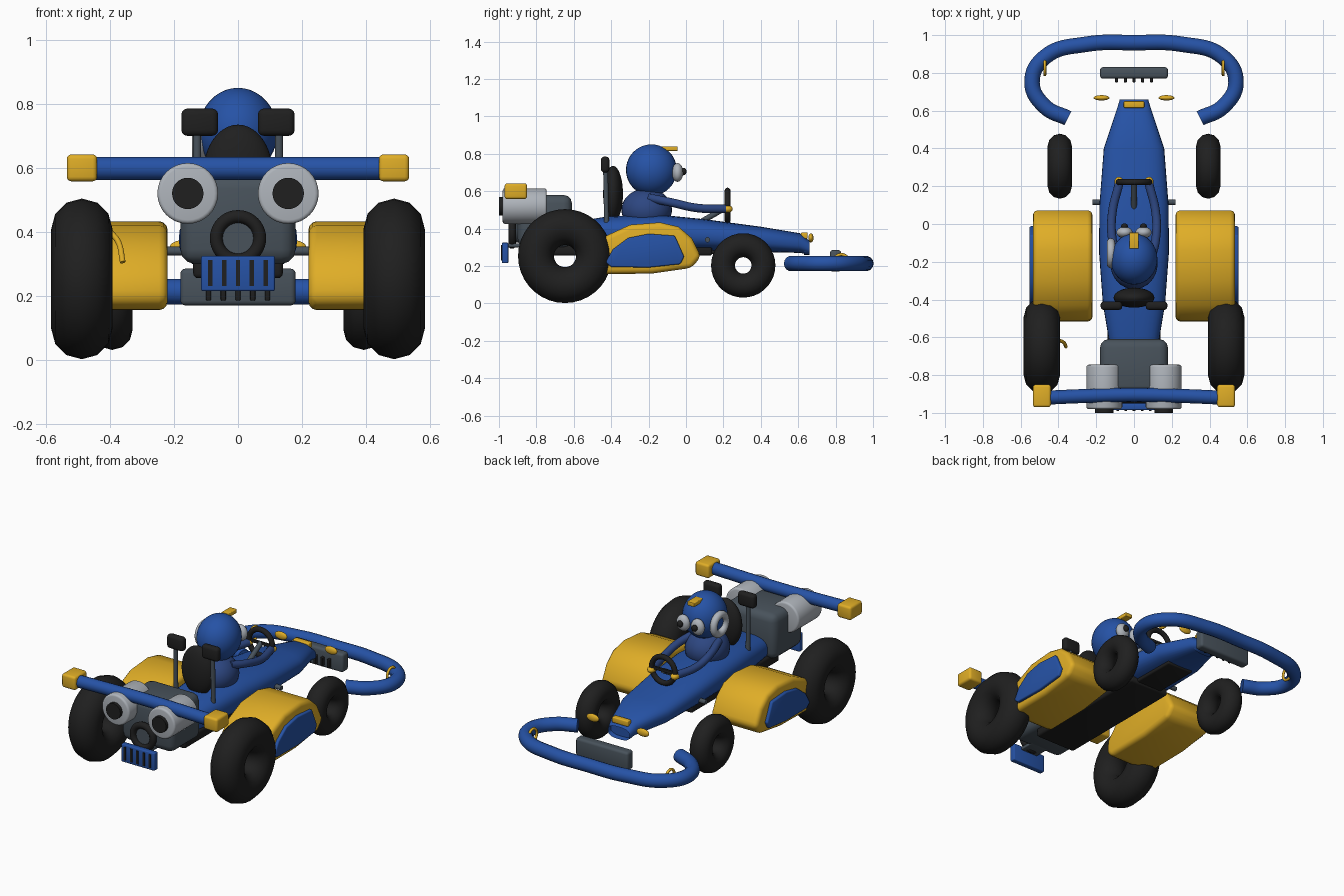
import bpy, bmesh, math
from mathutils import Vector, Matrix

if "Cube" in bpy.data.objects:
    bpy.data.objects.remove(bpy.data.objects["Cube"])


def material(name, rgb):
    m = bpy.data.materials.new(name)
    m.diffuse_color = (*rgb, 1)
    m.use_nodes = True
    m.node_tree.nodes["Principled BSDF"].inputs["Base Color"].default_value = m.diffuse_color
    return m


BLUE = material("racing blue", (0.019, 0.085, 0.38))
YELLOW = material("warm yellow", (0.74, 0.42, 0.02))
BLACK = material("rubber black", (0.014, 0.014, 0.014))
GREY = material("engine grey", (0.065, 0.085, 0.105))
SILVER = material("silver", (0.43, 0.46, 0.5))
SUIT = material("suit blue", (0.026, 0.062, 0.22))


def finish(ob, mat, angle=40):
    ob.data.materials.clear()
    ob.data.materials.append(mat)
    bpy.ops.object.select_all(action='DESELECT')
    ob.select_set(True)
    bpy.context.view_layer.objects.active = ob
    bpy.ops.object.shade_smooth_by_angle(angle=math.radians(angle))
    return ob


def from_bm(name, bm, mat, bevel=0, segs=3, angle=40):
    bmesh.ops.recalc_face_normals(bm, faces=bm.faces)
    if bevel:
        sharp = [e for e in bm.edges if e.calc_face_angle(0) > 0.7]
        bmesh.ops.bevel(bm, geom=sharp, offset=bevel, segments=segs, profile=0.5,
                        affect='EDGES', clamp_overlap=True)
    me = bpy.data.meshes.new(name)
    bm.to_mesh(me)
    bm.free()
    ob = bpy.data.objects.new(name, me)
    bpy.context.collection.objects.link(ob)
    return finish(ob, mat, angle)


def box(name, x, y, z, mat, bevel=0.01):
    """Rounded box from (min, max) ranges."""
    bm = bmesh.new()
    bmesh.ops.create_cube(bm, size=1)
    for v in bm.verts:
        v.co = [(a + b) / 2 + c * (b - a) for (a, b), c in zip((x, y, z), v.co)]
    return from_bm(name, bm, mat, bevel)


def ball(name, loc, rad, mat):
    bm = bmesh.new()
    bmesh.ops.create_uvsphere(bm, u_segments=32, v_segments=20, radius=1,
                              matrix=Matrix.Translation(loc) @ Matrix.Diagonal((*rad, 1)))
    return from_bm(name, bm, mat)


def rod(name, a, b, r, mat, bevel=0):
    a, b = Vector(a), Vector(b)
    rot = (b - a).to_track_quat('Z', 'Y').to_matrix().to_4x4()
    bm = bmesh.new()
    bmesh.ops.create_cone(bm, cap_ends=True, segments=32, radius1=r, radius2=r,
                          depth=(b - a).length, matrix=Matrix.Translation((a + b) / 2) @ rot)
    return from_bm(name, bm, mat, bevel)


def ring(name, loc, major, minor, axis, mat, seg=(40, 12)):
    rot = (0, math.pi / 2, 0) if axis == 'X' else (math.pi / 2, 0, 0)
    bpy.ops.mesh.primitive_torus_add(location=loc, rotation=rot, major_radius=major,
                                     minor_radius=minor, major_segments=seg[0],
                                     minor_segments=seg[1])
    ob = bpy.context.object
    ob.name = name
    return finish(ob, mat, 60)


def tube(name, pts, r, mat):
    cu = bpy.data.curves.new(name, 'CURVE')
    cu.dimensions = '3D'
    cu.bevel_depth, cu.bevel_resolution, cu.use_fill_caps = r, 5, True
    sp = cu.splines.new('BEZIER')
    sp.resolution_u = 8
    sp.bezier_points.add(len(pts) - 1)
    for bp, p in zip(sp.bezier_points, pts):
        bp.co = p
        bp.handle_left_type = bp.handle_right_type = 'AUTO'
    ob = bpy.data.objects.new(name, cu)
    bpy.context.collection.objects.link(ob)
    bpy.ops.object.select_all(action='DESELECT')
    ob.select_set(True)
    bpy.context.view_layer.objects.active = ob
    bpy.ops.object.convert(target='MESH')
    return finish(bpy.context.object, mat)


def slab(name, profile, x0, x1, mat, bevel):
    """Side profile in (y, z) extruded along x, with rounded rims."""
    bm = bmesh.new()
    f = bm.faces.new([bm.verts.new((x0, y, z)) for y, z in profile])
    new = bmesh.ops.extrude_face_region(bm, geom=[f])['geom']
    for v in new:
        if isinstance(v, bmesh.types.BMVert):
            v.co.x = x1
    return from_bm(name, bm, mat, bevel, angle=50)


# Tapered body: rounded sections along y (y, half width, bottom, top)
sections = [(-0.63, 0.13, 0.29, 0.43), (-0.42, 0.165, 0.28, 0.465), (-0.15, 0.185, 0.28, 0.475),
            (0.1, 0.183, 0.28, 0.45), (0.4, 0.16, 0.275, 0.41), (0.61, 0.09, 0.27, 0.375),
            (0.66, 0.075, 0.26, 0.335)]
bm = bmesh.new()
loops = []
for y, w, lo, hi in sections:
    loop = []
    for i in range(32):
        c, s = math.cos(i * math.tau / 32), math.sin(i * math.tau / 32)
        loop.append(bm.verts.new((w * math.copysign(abs(c) ** 0.7, c), y,
                                  (lo + hi) / 2 + (hi - lo) / 2 * math.copysign(abs(s) ** 0.8, s))))
    loops.append(loop)
for a, b in zip(loops, loops[1:]):
    for i in range(32):
        j = (i + 1) % 32
        bm.faces.new((a[i], a[j], b[j], b[i]))
bm.faces.new(loops[0])
nose = bm.faces.new(loops[-1])
bmesh.ops.inset_region(bm, faces=[nose], thickness=0.012)
bmesh.ops.translate(bm, verts=nose.verts[:], vec=(0, -0.03, 0))  # hollow nose
from_bm("body", bm, BLUE)
box("belly_plate", (-0.14, 0.14), (-0.72, 0.14), (0.255, 0.32), BLACK, 0.015)
box("belly_front", (-0.09, 0.09), (0.13, 0.42), (0.265, 0.31), BLACK, 0.01)
box("nose_badge", (-0.055, 0.055), (0.615, 0.65), (0.345, 0.38), YELLOW, 0.006)
rod("front_axle", (-0.22, 0.115, 0.34), (0.22, 0.115, 0.34), 0.014, GREY)

# Engine block, exhausts and tail
box("engine", (-0.18, 0.18), (-0.9, -0.61), (0.3, 0.58), GREY, 0.045)
ring("tail_ring", (0, -0.93, 0.38), 0.068, 0.02, 'Y', BLACK)
rod("tail_ring_core", (0, -0.93, 0.38), (0, -0.86, 0.38), 0.055, GREY)
box("tail_plate", (-0.115, 0.115), (-0.985, -0.95), (0.215, 0.325), BLUE, 0.006)
box("tail_bracket", (-0.06, 0.06), (-0.96, -0.85), (0.3, 0.32), GREY, 0.005)
for i in range(-2, 3):
    box("tail_slot", (i * 0.043 - 0.007, i * 0.043 + 0.007), (-0.989, -0.982),
        (0.23, 0.312), BLACK, 0)
    box("front_plate_peg", (i * 0.046 - 0.008, i * 0.046 + 0.008), (0.75, 0.78),
        (0.185, 0.24), BLACK, 0.004)

# Front bumper loop and its plate
half = [(0.35, 0.56), (0.47, 0.62), (0.54, 0.75), (0.47, 0.885), (0.25, 0.952)]
path = half + [(0, 0.96)] + [(-x, y) for x, y in reversed(half)]
tube("front_bumper", [(x, y, 0.213) for x, y in path], 0.041, BLUE)
box("front_plate", (-0.18, 0.18), (0.77, 0.83), (0.17, 0.285), GREY, 0.015)

# Rear bar
tube("rear_bar", [(-0.48, -0.92, 0.598), (-0.24, -0.91, 0.598), (0, -0.905, 0.598),
                  (0.24, -0.91, 0.598), (0.48, -0.92, 0.598)], 0.037, BLUE)

pod = [(-0.52, 0.19), (-0.51, 0.27), (-0.43, 0.36), (-0.3, 0.42), (-0.14, 0.433), (-0.04, 0.41),
       (0.03, 0.35), (0.08, 0.25), (0.03, 0.19), (-0.18, 0.16), (-0.48, 0.155)]
panel = [(-0.43, 0.22), (-0.39, 0.29), (-0.31, 0.35), (-0.2, 0.372), (-0.06, 0.362),
         (-0.01, 0.25), (-0.03, 0.21), (-0.2, 0.192), (-0.4, 0.195)]
for s, side in ((-1, "left"), (1, "right")):
    def span(a, b):
        return tuple(sorted((s * a, s * b)))
    # Wheels
    ring(side + "_rear_wheel", (s * 0.488, -0.647, 0.253), 0.155, 0.096, 'X', BLACK, (36, 12))
    ring(side + "_front_wheel", (s * 0.393, 0.306, 0.203), 0.108, 0.064, 'X', BLACK, (36, 12))
    # Side pods with inlaid panels
    b = slab(side + "_pod", pod, s * 0.22, s * 0.535, YELLOW, 0.04)
    slab(side + "_pod_panel", panel, s * 0.52, s * 0.553, BLUE, 0.008)
    # Rear bar ends and exhausts
    box(side + "_bar_cap", span(0.44, 0.535), (-0.97, -0.85), (0.558, 0.642), YELLOW, 0.014)
    rod(side + "_exhaust", (s * 0.157, -0.98, 0.52), (s * 0.157, -0.745, 0.52), 0.095,
        SILVER, 0.012)
    rod(side + "_exhaust_mouth", (s * 0.157, -1.0, 0.52), (s * 0.157, -0.97, 0.52), 0.049, BLACK)
    # Mirrors on posts
    box(side + "_mirror", span(0.062, 0.177), (-0.455, -0.41), (0.7, 0.785), BLACK, 0.018)
    rod(side + "_mirror_post", (s * 0.128, -0.425, 0.43), (s * 0.128, -0.43, 0.72), 0.013, GREY)
    # Lamps and bumper hooks
    ball(side + "_lamp", (s * 0.172, 0.668, 0.35), (0.042, 0.014, 0.024), YELLOW)
    ring(side + "_bumper_hook", (s * 0.472, 0.83, 0.222), 0.04, 0.008, 'X', YELLOW, (24, 8))
    # Driver arms and hands
    tube(side + "_arm", [(s * 0.085, -0.2, 0.565), (s * 0.115, -0.08, 0.54),
                         (s * 0.115, 0.06, 0.51), (s * 0.08, 0.21, 0.505)], 0.023, SUIT)
    ball(side + "_hand", (s * 0.08, 0.222, 0.505), (0.024, 0.028, 0.02), YELLOW)
    # Goggles
    ball(side + "_goggle", (s * 0.05, -0.045, 0.7), (0.043, 0.03, 0.05), SILVER)
    ball(side + "_pupil", (s * 0.05, -0.012, 0.705), (0.018, 0.015, 0.02), BLACK)

# Driver
ball("helmet", (0, -0.185, 0.713), (0.124, 0.136, 0.137), BLUE)
ball("torso", (0, -0.21, 0.5), (0.125, 0.135, 0.115), SUIT)
box("helmet_crest", (-0.024, 0.024), (-0.13, -0.045), (0.815, 0.84), YELLOW, 0.004)
ring("ear_cup", (-0.122, -0.155, 0.695), 0.058, 0.022, 'X', SILVER)
ball("seat", (0, -0.39, 0.585), (0.108, 0.053, 0.15), BLACK)

# Steering wheel and column
ring("steering_wheel", (0, 0.222, 0.523), 0.08, 0.016, 'Y', BLACK)
rod("steering_column", (0, 0.225, 0.52), (0, 0.07, 0.43), 0.015, GREY)
box("steering_spoke", (-0.075, 0.075), (0.215, 0.229), (0.512, 0.53), BLACK, 0.003)

# Small handle by the left rear wheel
tube("side_handle", [(-0.4, -0.615, 0.4), (-0.375, -0.625, 0.37), (-0.36, -0.65, 0.305)],
     0.009, YELLOW)
